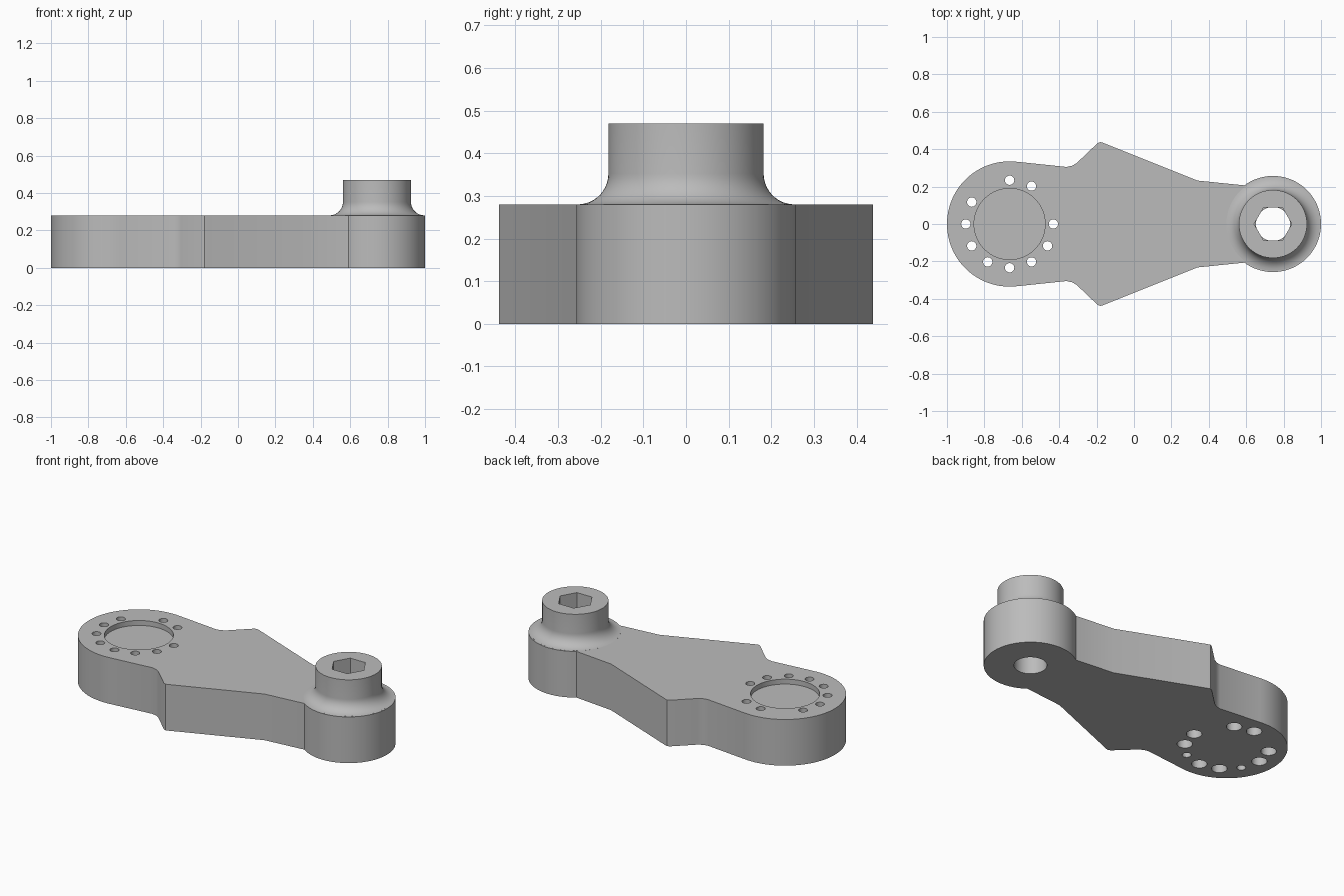
import bpy, bmesh, math

if "Cube" in bpy.data.objects:
    bpy.data.objects.remove(bpy.data.objects["Cube"])

H = 0.28                      # arm thickness
HUB_X, HUB_R = 0.743, 0.257   # small boss end
RING_X, RING_R = -0.665, 0.335  # large mounting end

grey = bpy.data.materials.new("light grey")
grey.diffuse_color = (0.5, 0.5, 0.5, 1)
grey.use_nodes = True
grey.node_tree.nodes["Principled BSDF"].inputs["Base Color"].default_value = grey.diffuse_color


def make_object(name, bm):
    bmesh.ops.recalc_face_normals(bm, faces=bm.faces)
    mesh = bpy.data.meshes.new(name)
    bm.to_mesh(mesh)
    bm.free()
    mesh.materials.append(grey)
    obj = bpy.data.objects.new(name, mesh)
    bpy.context.collection.objects.link(obj)
    return obj


def prism(name, outline, z0, z1):
    bm = bmesh.new()
    face = bm.faces.new([bm.verts.new((x, y, z0)) for x, y in outline])
    top = bmesh.ops.extrude_face_region(bm, geom=[face])["geom"]
    for v in top:
        if isinstance(v, bmesh.types.BMVert):
            v.co.z = z1
    return make_object(name, bm)


def arc(cx, r, a0, a1, n):
    return [(cx + r * math.cos(math.radians(a0 + (a1 - a0) * i / n)),
             r * math.sin(math.radians(a0 + (a1 - a0) * i / n))) for i in range(n + 1)]


def circle(cx, cy, r, n):
    return [(cx + r * math.cos(2 * math.pi * i / n),
             cy + r * math.sin(2 * math.pi * i / n)) for i in range(n)]


def lathe(name, profile, cx, n):
    # profile of (radius, height), capped at both ends
    bm = bmesh.new()
    rings = [[bm.verts.new((x, y, z)) for x, y in circle(cx, 0, r, n)] for r, z in profile]
    for a, b in zip(rings, rings[1:]):
        for i in range(n):
            j = (i + 1) % n
            bm.faces.new((a[i], a[j], b[j], b[i]))
    bm.faces.new(rings[0])
    bm.faces.new(rings[-1])
    return make_object(name, bm)


def combine(target, other, operation):
    mod = target.modifiers.new(operation, "BOOLEAN")
    mod.operation, mod.solver, mod.object = operation, "EXACT", other
    bpy.context.view_layer.objects.active = target
    bpy.ops.object.modifier_apply(modifier=mod.name)
    bpy.data.objects.remove(other)


# Arm plate: half outline mirrored across the long axis
half = arc(HUB_X, HUB_R, 0, 126.5, 28)
half += [(0.34, 0.232), (-0.165, 0.434), (-0.18, 0.438), (-0.195, 0.432),
         (-0.305, 0.327), (-0.33, 0.312), (-0.36, 0.305)]
half += arc(RING_X, RING_R, 83, 180, 24)
arm = prism("arm", half + [(x, -y) for x, y in half[-2:0:-1]], 0, H)

# Boss with concave fillet at its foot
FILLET = 0.072
profile = [(0.245, 0.2)]
for i in range(11):
    t = math.radians(4 + 86 * i / 10)
    profile.append((0.182 + FILLET * (1 - math.sin(t)), H + FILLET * (1 - math.cos(t))))
profile.append((0.182, 0.47))
combine(arm, lathe("boss", profile, HUB_X, 72), "UNION")

# Round bore from below and hexagonal socket from above
combine(arm, prism("bore", circle(HUB_X, 0, 0.091, 40), -0.1, 0.29), "DIFFERENCE")
combine(arm, prism("hex_socket", circle(HUB_X, 0, 0.101, 6), 0.285, 0.6), "DIFFERENCE")

# Shallow round recess
combine(arm, prism("recess", circle(RING_X, 0, 0.19, 64), H - 0.03, 0.4), "DIFFERENCE")

# Ring of screw holes, most counterbored from below
for angle in (0, 60, 90, 150, 180, 210, 240, 270, 300, 330):
    a = math.radians(angle)
    x, y = RING_X + 0.234 * math.cos(a), 0.234 * math.sin(a)
    combine(arm, prism("screw_hole", circle(x, y, 0.025, 20), -0.1, 0.4), "DIFFERENCE")
    if angle not in (210, 300):
        combine(arm, prism("counterbore", circle(x, y, 0.043, 24), -0.1, 0.18), "DIFFERENCE")

# Smooth curved walls, keep edges sharp
arm.select_set(True)
bpy.context.view_layer.objects.active = arm
bpy.ops.object.shade_smooth_by_angle(angle=math.radians(25))
